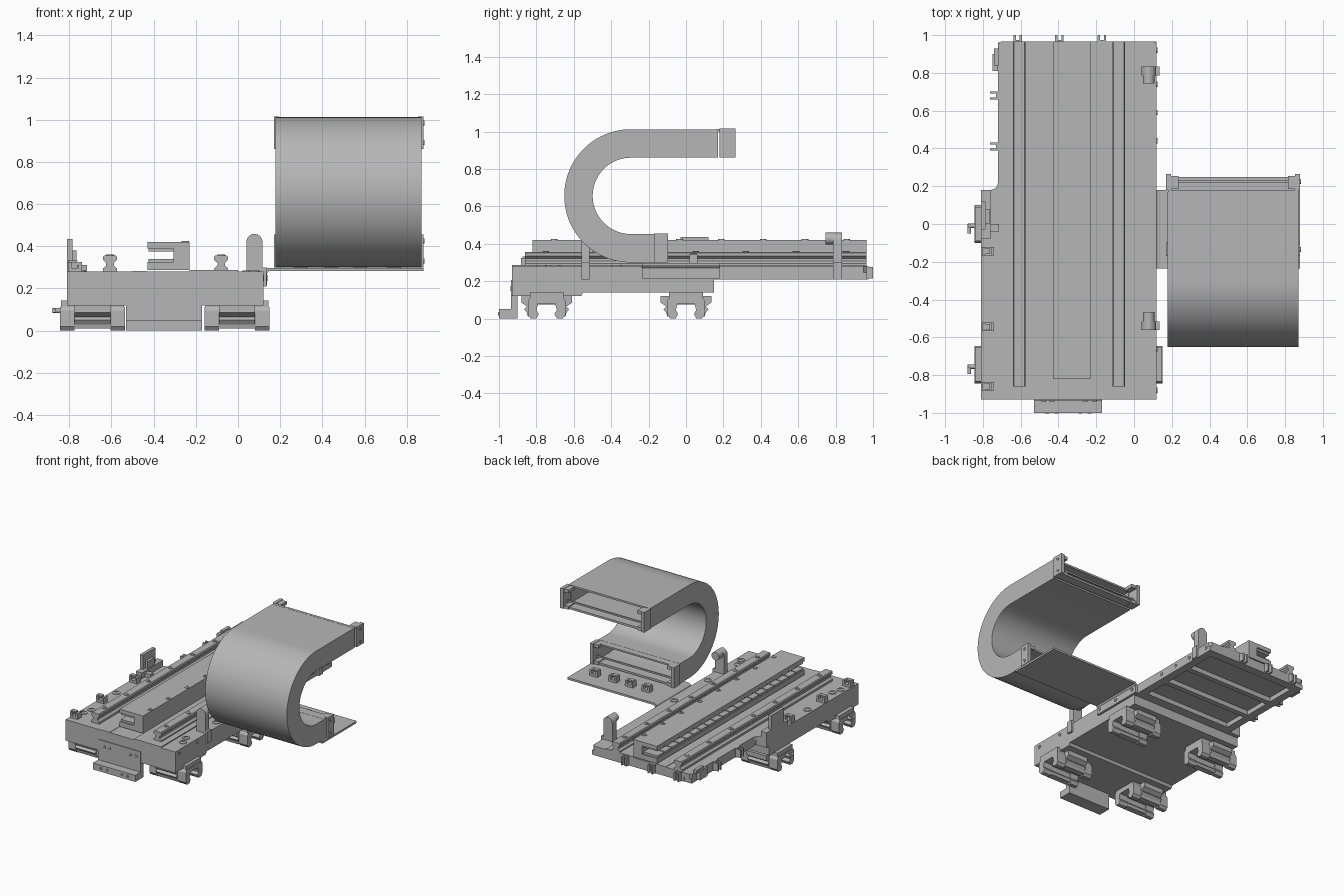
import bpy, bmesh, math
from mathutils import Matrix, Vector

if "Cube" in bpy.data.objects:
    bpy.data.objects.remove(bpy.data.objects["Cube"], do_unlink=True)

grey = bpy.data.materials.new("machined_grey")
grey.use_nodes = True
grey.diffuse_color = (0.47, 0.47, 0.47, 1)
grey.node_tree.nodes["Principled BSDF"].inputs["Base Color"].default_value = (0.47, 0.47, 0.47, 1)


def finish(name, bm, smooth=False):
    bmesh.ops.recalc_face_normals(bm, faces=bm.faces)
    mesh = bpy.data.meshes.new(name)
    bm.to_mesh(mesh)
    bm.free()
    mesh.materials.append(grey)
    ob = bpy.data.objects.new(name, mesh)
    bpy.context.collection.objects.link(ob)
    if smooth:
        bpy.context.view_layer.objects.active = ob
        ob.select_set(True)
        bpy.ops.object.shade_smooth_by_angle(angle=math.radians(30))
        ob.select_set(False)
    return ob


def boxes(name, *spans):
    """Each span is (x0, x1, y0, y1, z0, z1)."""
    bm = bmesh.new()
    for x0, x1, y0, y1, z0, z1 in spans:
        m = Matrix.Translation(((x0 + x1) / 2, (y0 + y1) / 2, (z0 + z1) / 2))
        bmesh.ops.create_cube(bm, size=1, matrix=m @ Matrix.Diagonal((x1 - x0, y1 - y0, z1 - z0, 1)))
    return finish(name, bm)


def extrude(name, pts, axis, a, b, smooth=False):
    """Extrude a closed profile along x, y or z from a to b."""
    place = {"x": lambda p, q: (a, p, q), "y": lambda p, q: (p, a, q), "z": lambda p, q: (p, q, a)}[axis]
    bm = bmesh.new()
    face = bm.faces.new([bm.verts.new(place(p, q)) for p, q in pts])
    top = bmesh.ops.extrude_face_region(bm, geom=[face])["geom"]
    step = Vector([(b - a) if axis == k else 0 for k in "xyz"])
    bmesh.ops.translate(bm, vec=step, verts=[g for g in top if isinstance(g, bmesh.types.BMVert)])
    return finish(name, bm, smooth)


def screws(name, places, radius, axis="z"):
    """Low rings with a sunken socket, facing up, +x or -y."""
    turn = {"z": Matrix(), "x": Matrix.Rotation(math.pi / 2, 4, "Y"), "y": Matrix.Rotation(math.pi / 2, 4, "X")}[axis]
    bm = bmesh.new()
    for p in places:
        rings = []
        for r, h in ((1, 0), (1, 0.004), (0.55, 0.004), (0.55, 0.001)):
            rings.append([bm.verts.new(Vector(p) + turn @ Vector((
                r * radius * math.cos(k * math.tau / 16), r * radius * math.sin(k * math.tau / 16), h)))
                for k in range(16)])
        for lo, hi in zip(rings, rings[1:]):
            for k in range(16):
                bm.faces.new((lo[k], lo[k - 1], hi[k - 1], hi[k]))
        bm.faces.new(rings[-1])
    finish(name, bm)


def cylinder(name, centre, radius, length, axis):
    rot = Matrix.Rotation(math.pi / 2, 4, "X" if axis == "y" else "Y") if axis != "z" else Matrix()
    bm = bmesh.new()
    bmesh.ops.create_cone(bm, cap_ends=True, segments=24, radius1=radius, radius2=radius,
                          depth=length, matrix=Matrix.Translation(centre) @ rot)
    return finish(name, bm, True)


def mirrored(half, centre=0):
    return [(centre + p, q) for p, q in half] + [(centre - p, q) for p, q in reversed(half)]


# Bed: wide front, narrower back, with a rounded inner corner
fillet = [(-0.76 + 0.04 * math.sin(t * math.pi / 8), 0.22 - 0.04 * math.cos(t * math.pi / 8)) for t in range(5)]
outline = [(-0.81, -0.93), (0.12, -0.93), (0.12, 0.95), (0.105, 0.965), (-0.705, 0.965), (-0.72, 0.95)]
extrude("bed_plate", outline + fillet[::-1] + [(-0.81, 0.18)], "z", 0.245, 0.28)
extrude("bed_front_block", [(-0.93, 0.12), (-0.56, 0.12), (-0.55, 0.14), (0.15, 0.14), (0.15, 0.21),
                            (0.18, 0.21), (0.18, 0.245), (-0.93, 0.245)], "x", -0.81, 0.12)
boxes("bed_rear_ribs", (-0.72, -0.66, 0.15, 0.96, 0.21, 0.245), (0.06, 0.12, 0.15, 0.965, 0.21, 0.245),
      (-0.66, 0.06, 0.9, 0.965, 0.21, 0.245), (-0.66, 0.06, 0.18, 0.22, 0.21, 0.245),
      *[(-0.66, 0.06, y, y + 0.04, 0.21, 0.245) for y in (0.4, 0.64)])
boxes("deck_strips", (-0.23, 0.0, -0.93, 0.965, 0.28, 0.287), (-0.505, -0.435, -0.93, 0.965, 0.28, 0.283))

# Front stop bracket
boxes("front_bracket", (-0.53, -0.17, -0.935, -0.9, 0.0, 0.205), (-0.53, -0.17, -1.0, -0.9, 0.0, 0.05))
screws("front_bracket_screws", [(x, -0.935, 0.16) for x in (-0.48, -0.435, -0.26, -0.21)], 0.013, "y")
screws("front_foot_screws", [(x, -1.0, 0.025) for x in (-0.46, -0.41, -0.285, -0.235)], 0.01, "y")

# Linear rails on the deck
rail = [(0.033, 0.28), (0.033, 0.295), (0.018, 0.308), (0.018, 0.322), (0.033, 0.335), (0.033, 0.35), (0.028, 0.356)]
bolt_rows = [-0.75 + 0.2675 * k for k in range(7)]
for side, x in (("right", -0.607), ("left", -0.08)):
    extrude(side + "_rail", mirrored(rail, x), "y", -0.86, 0.965)
    screws(side + "_rail_bolts", [(x, y, 0.356) for y in bolt_rows], 0.018)

# Motor magnet track, a channel open toward -x
extrude("magnet_track", [(-0.43, 0.287), (-0.23, 0.287), (-0.23, 0.42), (-0.43, 0.42), (-0.43, 0.39), (-0.305, 0.39),
                         (-0.305, 0.325), (-0.43, 0.325)], "y", -0.82, 0.965)
tiles = [-0.81 + 0.0885 * k for k in range(20)]
boxes("magnet_tiles", *[(-0.425, -0.305, y, y + 0.08, z, z + 0.015) for y in tiles for z in (0.325, 0.375)])
screws("track_bolts", [(-0.25, -0.705 + 0.2235 * k, 0.42) for k in range(8)], 0.018)

# Bearing carriages below the bed
body = [(0.135, 0.12), (0.135, 0.085), (0.105, 0.065), (0.12, 0.05), (0.105, 0.03), (0.1, 0.01), (0.055, 0.01),
        (0.045, 0.03), (0.06, 0.045), (0.05, 0.075)]
cap = [(0.09, 0.112), (0.1, 0.095), (0.1, 0.02), (0.085, 0.0), (0.055, 0.0), (0.042, 0.025), (0.055, 0.045), (0.045, 0.08)]
for row, y in (("front", -0.745), ("rear", 0.0)):
    for side, x in (("right", -0.69), ("left", -0.005)):
        name = row + "_" + side + "_carriage"
        extrude(name, mirrored(body, y), "x", x - 0.085, x + 0.085)
        for end, s in (("outer", -1), ("inner", 1)):
            extrude(name + "_" + end + "_cap", mirrored(cap, y), "x", x + s * 0.085, x + s * 0.155)
        boxes(name + "_mount", (x - 0.15, x + 0.15, y - 0.09, y + 0.09, 0.11, 0.142))

# Lubrication fittings on the right ends of the carriages
for row, y in (("front", -0.755), ("rear", -0.01)):
    cylinder(row + "_fitting_stem", (-0.855, y, 0.095), 0.012, 0.05, "x")
    cylinder(row + "_fitting_tip", (-0.872, y - 0.015, 0.095), 0.01, 0.05, "y")

# Bumper posts with round heads
for name, y0, y1, h0, h1 in (("rear", 0.785, 0.835, 0.745, 0.835), ("front", -0.56, -0.515, -0.56, -0.465)):
    arc = [(0.078 + 0.038 * math.cos(t * math.pi / 12), 0.42 + 0.038 * math.sin(t * math.pi / 12)) for t in range(13)]
    extrude(name + "_bumper_post", arc + [(0.04, 0.28), (0.116, 0.28)], "y", y0, y1, True)
    boxes(name + "_bumper_foot", (0.116, 0.135, y0, y1, 0.21, 0.29), (0.04, 0.135, y0, y1, 0.28, 0.3))
    cylinder(name + "_bumper_head", (0.078, (h0 + h1) / 2, 0.428), 0.031, h1 - h0, "y")

# Sensor bracket on the right edge
boxes("sensor_bracket", (-0.81, -0.76, -0.08, 0.18, 0.28, 0.325), (-0.81, -0.785, -0.03, 0.12, 0.325, 0.435),
      (-0.785, -0.765, 0.0, 0.08, 0.325, 0.38), (-0.76, -0.715, -0.04, 0.0, 0.28, 0.31))

# Cable clips around the bed and on the cable plate


def clip(name, x, y, z, w=0.065, d=0.045):
    boxes(name, (x - w / 2, x + w / 2, y - d / 2, y + d / 2, z, z + 0.018),
          (x - w / 2, x - w / 4, y - d / 2, y + d / 2, z, z + 0.045),
          (x + w / 4, x + w / 2, y - d / 2, y + d / 2, z, z + 0.045),
          (x - w / 2, x + w / 6, y - d / 3, y + d / 3, z + 0.04, z + 0.052))


for k, y in enumerate((-0.86, -0.545, -0.145)):
    clip("deck_clip_%d" % (k + 1), -0.773, y, 0.28)
for k, x in enumerate((0.3, 0.44, 0.58, 0.74)):
    clip("cable_plate_clip_%d" % (k + 1), x, 0.04, 0.297)
for k, x in enumerate((-0.615, -0.395, -0.17)):
    boxes("rear_clip_%d" % (k + 1), (x - 0.022, x + 0.022, 0.965, 0.975, 0.21, 0.28),
          (x - 0.022, x - 0.01, 0.965, 1.0, 0.215, 0.275), (x + 0.01, x + 0.022, 0.965, 1.0, 0.215, 0.275))
for k, y in enumerate((0.41, 0.68)):
    boxes("side_clip_%d" % (k + 1), (-0.73, -0.72, y - 0.022, y + 0.022, 0.21, 0.28),
          (-0.763, -0.72, y - 0.022, y - 0.01, 0.215, 0.275), (-0.763, -0.72, y + 0.01, y + 0.022, 0.215, 0.275))
boxes("side_switch", (-0.75, -0.72, 0.81, 0.9, 0.22, 0.29), (-0.74, -0.715, 0.84, 0.93, 0.28, 0.305))

# Deck and side screws
screws("deck_screws", [(x, y, 0.281) for x, y in (
    (0.075, 0.035), (0.075, -0.37), (0.075, -0.77), (0.05, -0.7), (-0.77, -0.37), (-0.75, -0.7), (-0.77, -0.77))], 0.028)
screws("side_screws", [(0.12, y, 0.25) for y in (-0.88, -0.66, 0.44, 0.59, 0.74, 0.92)], 0.014, "x")
screws("flange_screws", [(0.137, y, 0.25) for y in (-0.21, -0.035, 0.14)], 0.014, "x")

# Angled plate carrying the cable chain
extrude("cable_plate", [(0.12, 0.215), (0.137, 0.215), (0.137, 0.27), (0.147, 0.282), (0.88, 0.282), (0.88, 0.297),
                        (0.14, 0.297), (0.125, 0.287), (0.12, 0.275)], "y", -0.235, 0.18)

# Cable chain: a hollow rectangular tube bent through a half turn
LEFT, RIGHT, MID, CY, CZ = 0.87, 0.178, 0.28, -0.295, 0.656
stations = [(0.17, CZ + MID, 0, 1)]
for k in range(41):
    t = math.pi / 2 + k * math.pi / 40
    stations.append((CY + MID * math.cos(t), CZ + MID * math.sin(t), math.cos(t), math.sin(t)))
stations.append((-0.13, CZ - MID, 0, -1))
bm = bmesh.new()
loops = []
for y, z, ny, nz in stations:
    ring = []
    for half, inset in ((0.076, 0), (0.064, 0.014)):
        for x, h in ((LEFT - inset, half), (RIGHT + inset, half), (RIGHT + inset, -half), (LEFT - inset, -half)):
            ring.append(bm.verts.new((x, y + ny * h, z + nz * h)))
    loops.append(ring)
for a, b in zip(loops, loops[1:]):
    for base in (0, 4):
        for k in range(4):
            i, j = base + k, base + (k + 1) % 4
            bm.faces.new((a[i], a[j], b[j], b[i]))
for ring in (loops[0], loops[-1]):
    for k in range(4):
        j = (k + 1) % 4
        bm.faces.new((ring[k], ring[j], ring[4 + j], ring[4 + k]))
finish("cable_chain", bm, True)

# End frames of the chain: cheeks, cross bars and screw lugs
for name, y0, y1, z0, z1 in (("upper", 0.15, 0.265, 0.862, 1.015), ("lower", -0.2, -0.095, 0.3, 0.455)):
    boxes(name + "_chain_frame", (0.17, 0.195, y0 + 0.03, y1, z0, z1), (0.853, 0.88, y0 + 0.03, y1, z0, z1),
          (0.18, 0.87, y1 - 0.085, y1 - 0.015, z0 + 0.003, z0 + 0.018),
          (0.18, 0.87, y1 - 0.105, y1 - 0.085, z1 - 0.016, z1 - 0.002),
          (0.18, 0.87, y1 - 0.045, y1 - 0.035, z0 + 0.045, z0 + 0.057),
          *[(x, x + 0.045, y1 - 0.08, y1 - 0.01, z, z + 0.025) for x in (0.19, 0.815) for z in (z0, z1 - 0.028)])
    screws(name + "_chain_screws", [(0.88, y1 - 0.04, z) for z in (z0 + 0.03, z1 - 0.03)], 0.012, "x")
